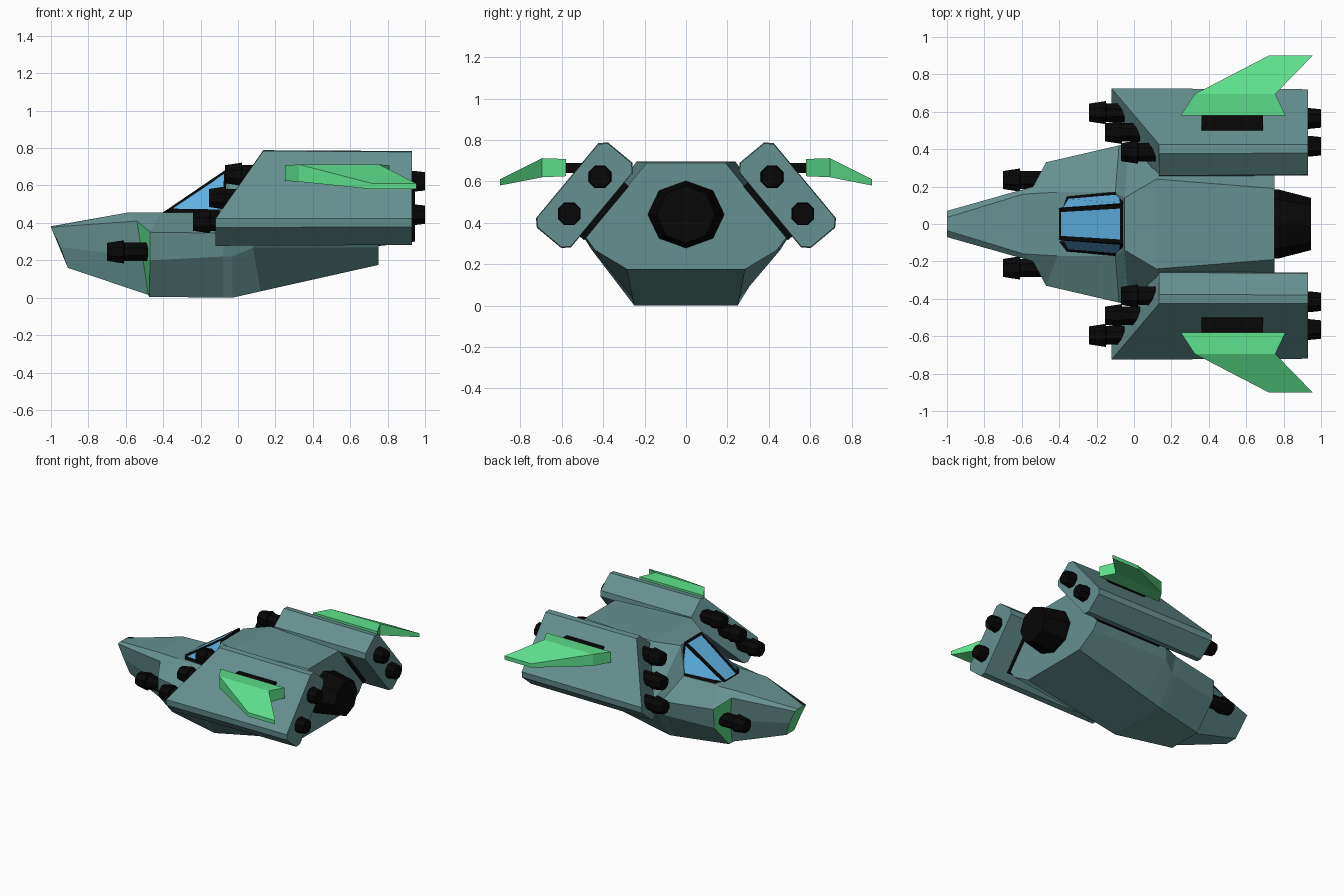
import bpy, bmesh, math

if "Cube" in bpy.data.objects:
    bpy.data.objects.remove(bpy.data.objects["Cube"])


def material(name, rgb):
    m = bpy.data.materials.new(name)
    m.diffuse_color = (*rgb, 1)
    m.use_nodes = True
    m.node_tree.nodes["Principled BSDF"].inputs["Base Color"].default_value = m.diffuse_color
    return m


TEAL = material("teal_hull", (0.13, 0.285, 0.28))
GREEN = material("green_trim", (0.11, 0.74, 0.26))
BLUE = material("blue_glass", (0.11, 0.43, 0.74))
BLACK = material("black_metal", (0.002, 0.002, 0.002))


def finish(bm, name, mats):
    bmesh.ops.recalc_face_normals(bm, faces=bm.faces[:])
    me = bpy.data.meshes.new(name)
    bm.to_mesh(me)
    bm.free()
    ob = bpy.data.objects.new(name, me)
    for m in mats:
        me.materials.append(m)
    bpy.context.collection.objects.link(ob)
    return ob


def loft(name, rings, mats, rule=None):
    """Skin closed rings of 3D points; rule(ring, side) picks the material."""
    bm = bmesh.new()
    vs = [[bm.verts.new(p) for p in r] for r in rings]
    n = len(rings[0])
    for i in range(len(vs) - 1):
        for j in range(n):
            k = (j + 1) % n
            f = bm.faces.new((vs[i][j], vs[i][k], vs[i + 1][k], vs[i + 1][j]))
            f.material_index = rule(i, j) if rule else 0
    cap = bm.faces.new(vs[0])
    cap.material_index = rule(-1, 0) if rule else 0
    bm.faces.new(vs[-1])
    return finish(bm, name, mats)


def turned(name, y, z, profile, sides=8, phase=0.5):
    """Part turned round the x axis; profile holds (x, y radius, z radius)."""
    angs = [2 * math.pi * (k + phase) / sides for k in range(sides)]
    return loft(name, [[(x, y + ry * math.cos(a), z + rz * math.sin(a)) for a in angs]
                       for x, ry, rz in profile], [BLACK])


# Hull: half sections (roof edge, shoulder, lower side, keel edge), nose to tail
half = [
    [(-1, .035, .382), (-1, .07, .377), (-.95, .068, .27), (-.91, .05, .16)],
    [(-.59, .16, .455), (-.54, .20, .41), (-.51, .18, .22), (-.48, .11, .015)],
    [(-.41, .17, .455), (-.47, .33, .35), (-.47, .32, .20), (-.475, .14, .005)],
    [(-.10, .17, .455), (-.08, .42, .345), (-.08, .38, .22), (-.08, .238, .0)],
    [(-.05, .14, .67), (-.03, .43, .345), (-.03, .385, .22), (-.03, .25, .0)],
    [(.12, .24, .695), (.12, .495, .33), (.08, .455, .268), (.12, .257, .034)],
    [(.75, .19, .69), (.75, .485, .33), (.75, .44, .268), (.75, .285, .175)],
]
rings = [h + [(x, -y, z) for x, y, z in reversed(h)] for h in half]
# green on the nose tip and on the forward faces of the cheeks
loft("hull", rings, [TEAL, GREEN],
     lambda i, j: int(i == -1 or (i == 1 and j in (1, 2, 4, 5))))

# Canopy: black wedge with inset glass panes
bm = bmesh.new()
row = [(-.36, .15, .45), (-.41, .085, .45), (-.41, -.085, .45), (-.36, -.15, .45)]
back = [(-.06, .175, .455), (-.06, .105, .688), (-.06, -.105, .688), (-.06, -.175, .455)]
a = [bm.verts.new(p) for p in row]
b = [bm.verts.new(p) for p in back]
panes = [bm.faces.new((a[i], a[i + 1], b[i + 1], b[i])) for i in range(3)]
bm.faces.new(a)
bm.faces.new(b)
bm.faces.new((a[0], b[0], b[3], a[3]))
bmesh.ops.recalc_face_normals(bm, faces=bm.faces[:])
bmesh.ops.inset_individual(bm, faces=panes, thickness=.031, depth=-.003)
for f in panes:
    f.material_index = 1
finish(bm, "canopy", [BLACK, BLUE])

# Main engine
turned("main_engine", 0, .44, [(.68, .185, .165), (.77, .185, .162), (.945, .14, .14)], phase=0)


def gun(name, x, y, z, length):
    turned(name, y, z, [(x, .052, .052), (x + .09, .067, .067),
                        (x + .092, .053, .053), (x + length, .053, .053)])


# Pod frame: v runs up the slope, u points outward
CY, CZ = .49, .533
HV, HU, C = .268, .11, .033


def pod_point(s, u, v):
    return s * (CY + .77 * u - .64 * v), CZ + .64 * u + .77 * v


def pod_front(v):
    return .0075 + .1275 * max(-1, min(1, v / .235))


def slab(name, s, x0, x1, u0, u1, v0, v1, mat):
    corners = [(u0, v0), (u1, v0), (u1, v1), (u0, v1)]
    loft(name, [[(x, *pod_point(s, u, v)) for u, v in corners] for x in (x0, x1)], [mat])


for s, side in ((1, "left"), (-1, "right")):
    # chamfered pod with a raked front
    octagon = [(HU, HV - C), (HU - C, HV), (C - HU, HV), (-HU, HV - C),
               (-HU, C - HV), (C - HU, -HV), (HU - C, -HV), (HU, C - HV)]
    loft("pod_" + side,
         [[(pod_front(v), *pod_point(s, u, v)) for u, v in octagon],
          [(.93, *pod_point(s, u * .97, v * .985)) for u, v in octagon]], [TEAL])
    # mounting plate between pod and hull
    slab("pod_mount_" + side, s, .18, .755, -.137, -.09, -.168, .17, BLACK)
    # three guns up the pod front and two thrusters behind
    for k in range(3):
        y, z = pod_point(s, 0, (k - 1) * .165)
        gun(f"pod_gun_{side}_{k + 1}", -.24 + .085 * k, y, z, .25)
    for k, v in enumerate((-.116, .116)):
        y, z = pod_point(s, 0, v)
        turned(f"pod_thruster_{side}_{k + 1}", y, z,
               [(.9, .058, .058), (.94, .06, .06), (1, .053, .053)])
    # cheek gun
    gun("cheek_gun_" + side, -.70, s * .235, .245, .25)
    # wing pylon
    loft("wing_pylon_" + side,
         [[(x, s * y, z) for y, z in ((.42, .64), (.60, .64), (.60, .69), (.42, .69))]
          for x in (.36, .69)], [BLACK])
    # swept wing: stations of (y, lead x, trail x, bottom z, top z)
    stations = [(.58, .25, .81, .625, .708), (.695, .325, .755, .62, .712),
                (.90, .72, .955, .58, .61)]
    loft("wing_" + side,
         [[(xl, s * y, zb), (xt, s * y, zb), (xt, s * y, zt), (xl, s * y, zt)]
          for y, xl, xt, zb, zt in stations], [GREEN])
